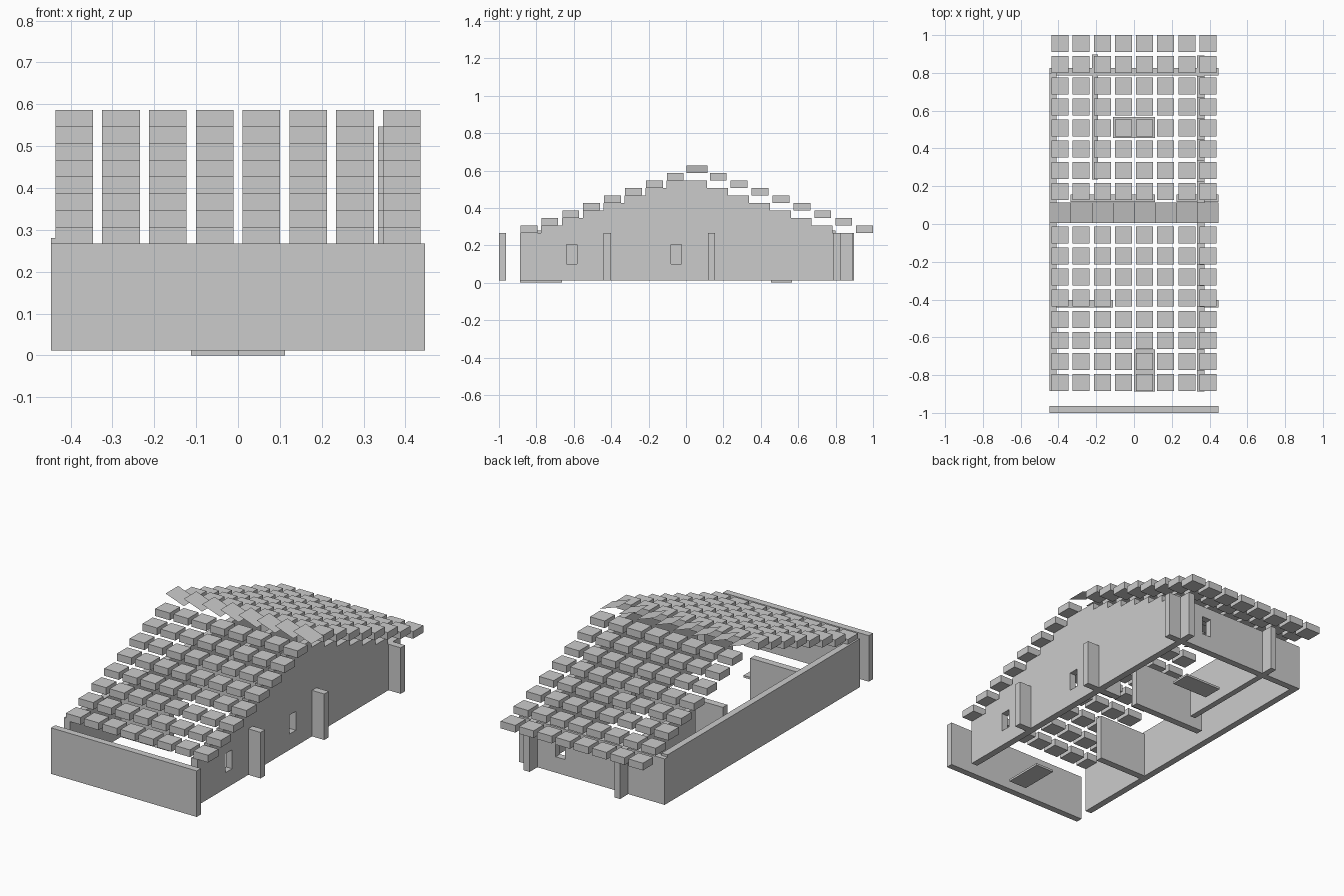
import bpy, bmesh

if "Cube" in bpy.data.objects:
    bpy.data.objects.remove(bpy.data.objects["Cube"])

P = 0.1118            # module pitch
BASE, EAVE, STEP = 0.012, 0.267, 0.04


def new_object(name, bm):
    bmesh.ops.recalc_face_normals(bm, faces=bm.faces)
    mesh = bpy.data.meshes.new(name)
    bm.to_mesh(mesh)
    bm.free()
    ob = bpy.data.objects.new(name, mesh)
    bpy.context.collection.objects.link(ob)
    return ob


def add_box(bm, x0, x1, y0, y1, z0, z1):
    v = bmesh.ops.create_cube(bm, size=1)['verts']
    bmesh.ops.scale(bm, vec=(x1 - x0, y1 - y0, z1 - z0), verts=v)
    bmesh.ops.translate(bm, vec=((x0 + x1) / 2, (y0 + y1) / 2, (z0 + z1) / 2), verts=v)


def box(name, *b):
    bm = bmesh.new()
    add_box(bm, *b)
    return new_object(name, bm)


def cut(ob, name, *b):
    cutter = box(name, *b)
    cutter.hide_render = True
    cutter.hide_viewport = True
    m = ob.modifiers.new(name, 'BOOLEAN')
    m.operation = 'DIFFERENCE'
    m.solver = 'EXACT'
    m.object = cutter


# plain walls
box("front_wall", -0.447, 0.447, -1.0, -0.963, BASE, EAVE)
box("left_wall", -0.447, -0.41, -0.885, 0.80, BASE, 0.28)
back = box("back_wall", -0.447, 0.447, 0.787, 0.825, BASE, EAVE)
cut(back, "back_window_cutter", 0.165, 0.222, 0.7, 0.9, 0.10, 0.205)

# room dividers
box("front_divider_left", -0.447, -0.112, -0.441, -0.402, BASE, EAVE)
box("front_divider_right", 0.334, 0.447, -0.441, -0.402, BASE, EAVE)
box("middle_divider_left", -0.335, 0.112, 0.117, 0.156, BASE, EAVE)
box("middle_divider_right", 0.224, 0.447, 0.117, 0.156, BASE, EAVE)
box("long_divider", -0.223, -0.19, 0.235, 0.897, BASE, EAVE)

# stepped gable wall on the right, with two windows
pts = [(0.893, BASE), (-0.887, BASE)]
y = -0.887
for i in range(8):
    z = EAVE + STEP * i
    nxt = -0.887 + P * (i + 1) if i < 7 else 0.113
    pts += [(y, z), (nxt, z)]
    y = nxt
for j in range(7):
    z = EAVE + STEP * (6 - j)
    nxt = 0.113 + P * (j + 1) if j < 6 else 0.893
    pts += [(y, z), (nxt, z)]
    y = nxt
bm = bmesh.new()
face = bm.faces.new([bm.verts.new((0.334, a, b)) for a, b in pts])
ext = bmesh.ops.extrude_face_region(bm, geom=[face])
bmesh.ops.translate(bm, vec=(0.038, 0, 0),
                    verts=[g for g in ext['geom'] if isinstance(g, bmesh.types.BMVert)])
gable = new_object("right_gable_wall", bm)
for n, wy in enumerate((-0.611, -0.053)):
    cut(gable, f"side_window_cutter_{n}", 0.25, 0.45, wy - 0.028, wy + 0.028, 0.10, 0.205)

# roof blocks on both slopes
for name, y0, dy in (("front", -0.840, P), ("back", 0.955, -P)):
    bm = bmesh.new()
    for row in range(8):
        for col in range(8):
            cx, cy, z = (col - 3.5) * P, y0 + dy * row, EAVE + STEP * row
            add_box(bm, cx - 0.045, cx + 0.045, cy - 0.045, cy + 0.045, z, z + STEP)
    new_object(f"{name}_roof_tiles", bm)

# slanted thin ridge plates
bm = bmesh.new()
for col in range(8):
    x0 = -0.447 + P * col
    bm.faces.new([bm.verts.new(c) for c in (
        (x0, 0.004, 0.628), (x0 + 0.112, 0.004, 0.588),
        (x0 + 0.112, 0.114, 0.588), (x0, 0.114, 0.628))])
new_object("ridge_plates", bm)

# floor plates
box("front_floor_plate", 0.0, 0.112, -0.887, -0.664, 0, BASE)
box("back_floor_plate", -0.112, 0.112, 0.455, 0.567, 0, BASE)
